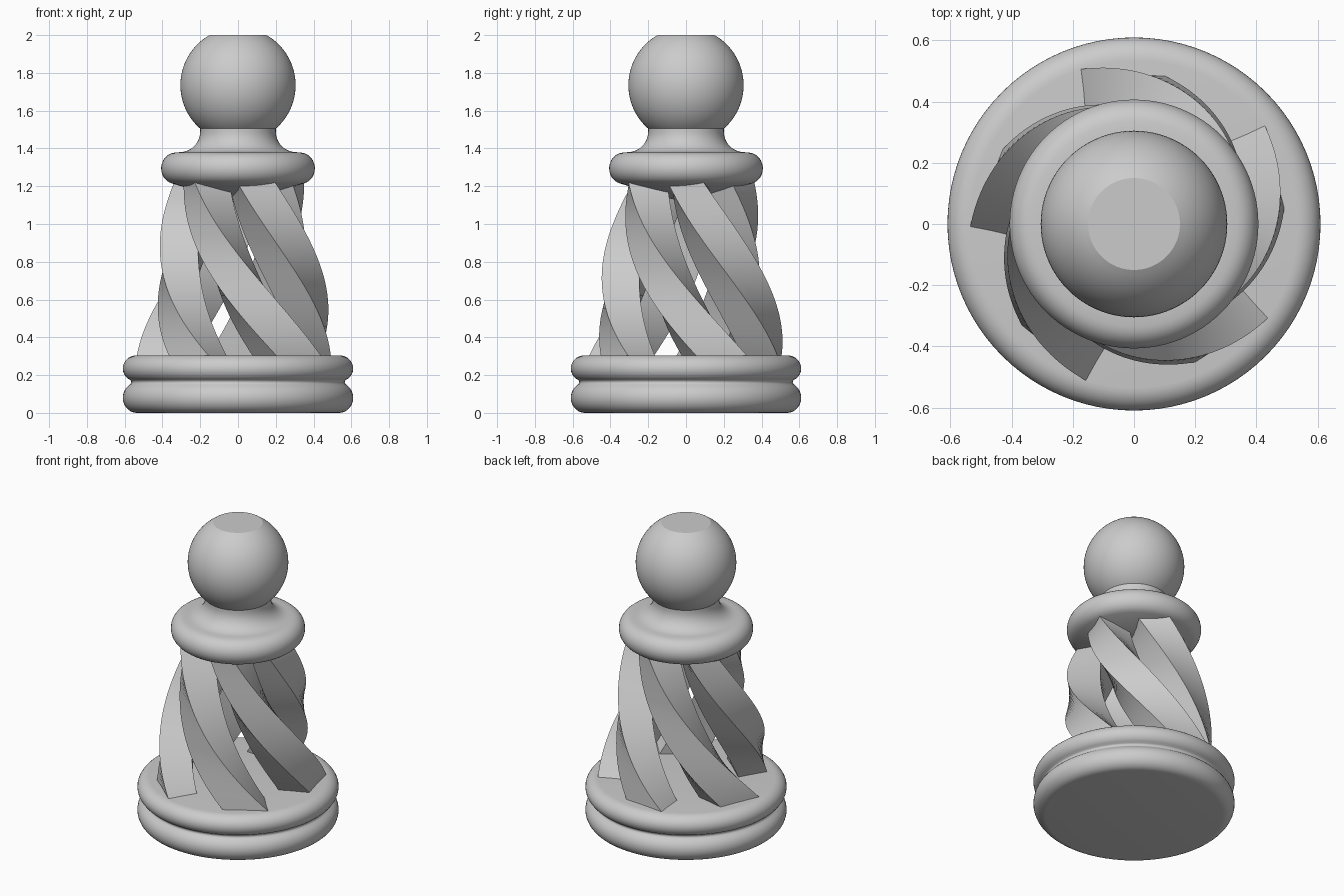
import bpy, bmesh
from math import sin, cos, pi, radians

cube = bpy.data.objects.get("Cube")
if cube:
    bpy.data.objects.remove(cube)

grey = bpy.data.materials.new("plain_grey")
grey.use_nodes = True
colour = (0.6, 0.6, 0.6, 1)
grey.diffuse_color = colour
grey.node_tree.nodes["Principled BSDF"].inputs["Base Color"].default_value = colour


def finish(name, bm):
    bmesh.ops.recalc_face_normals(bm, faces=bm.faces)
    mesh = bpy.data.meshes.new(name)
    bm.to_mesh(mesh)
    bm.free()
    obj = bpy.data.objects.new(name, mesh)
    bpy.context.collection.objects.link(obj)
    mesh.materials.append(grey)
    bpy.ops.object.select_all(action="DESELECT")
    obj.select_set(True)
    bpy.context.view_layer.objects.active = obj
    bpy.ops.object.shade_smooth_by_angle(angle=radians(25))
    return obj


def lathe(name, profile, sides=96):
    """Turn a profile of (radius, height) points about the z axis."""
    bm = bmesh.new()
    verts = [bm.verts.new((r, 0, z)) for r, z in profile]
    edges = [bm.edges.new(pair) for pair in zip(verts, verts[1:])]
    bmesh.ops.spin(bm, geom=verts + edges, cent=(0, 0, 0), axis=(0, 0, 1),
                   angle=2 * pi, steps=sides, use_merge=True)
    bmesh.ops.remove_doubles(bm, verts=bm.verts, dist=1e-5)
    return finish(name, bm)


def arc(r, z, rx, rz, start, end, steps=12):
    """Points on an elliptical arc, with angles in degrees."""
    angles = [radians(start + (end - start) * i / steps) for i in range(steps + 1)]
    return [(r + rx * cos(a), z + rz * sin(a)) for a in angles]


# Base: two rounded discs with a soft groove between them
lathe("base", [(0, 0)] + arc(0.535, 0.08, 0.075, 0.08, -90, 50)
      + arc(0.59, 0.163, 0.025, 0.018, 220, 140, 6)
      + arc(0.535, 0.235, 0.075, 0.07, -50, 90) + [(0, 0.305)])

# Collar and neck: shallow cone below, round rim, concave neck
lathe("collar", [(0, 1.11), (0.3, 1.2)] + arc(0.33, 1.295, 0.077, 0.083, -75, 85)
      + arc(0.31, 1.49, 0.11, 0.11, 270, 180) + [(0.2, 1.53), (0, 1.53)])

# Head: ball with a flat top
head = arc(0, 1.735, 0.305, 0.305, -90, 60.5, 40)
lathe("head", head + [(0, head[-1][1])])


def polar(r, degrees):
    return r * cos(radians(degrees)), r * sin(radians(degrees))


def strut_section(t, turn):
    """Four corners of a strut at height fraction t, twisting and tapering."""
    ax, ay = polar(0.536 - 0.17 * t, 37.4 - 92.4 * t + turn)
    bx, by = polar(0.495 - 0.19 * t, 6.6 - 95 * t + turn)
    dx, dy = polar(0.19 + 0.02 * t, 24 - 100 * t + turn)
    return (ax, ay), (bx, by), (bx - dx, by - dy), (ax - dx, ay - dy)


# Five leaning struts that twist up from base to collar
for k in range(5):
    bm = bmesh.new()
    rings, steps = [], 40
    for i in range(steps + 1):
        z = 0.29 + 0.95 * i / steps
        corners = strut_section((z - 0.3) / 0.9, 72 * k)
        rings.append([bm.verts.new((x, y, z)) for x, y in corners])
    for low, high in zip(rings, rings[1:]):
        for j in range(4):
            n = (j + 1) % 4
            bm.faces.new((low[j], low[n], high[n], high[j]))
    bm.faces.new(rings[0])
    bm.faces.new(rings[-1])
    finish(f"twisted_strut_{k + 1}", bm)
